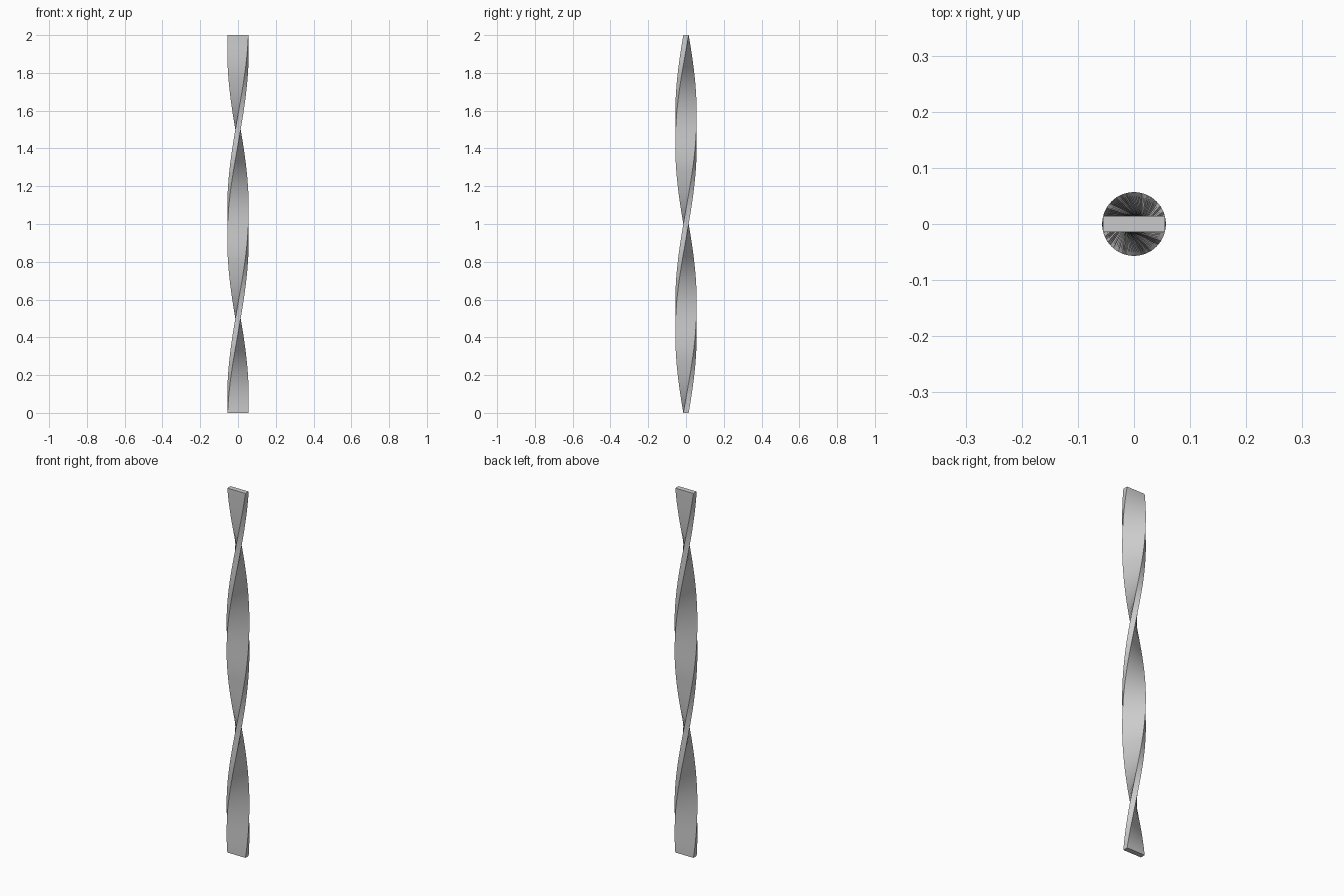
import bpy, bmesh, math
from mathutils import Matrix, Vector

if "Cube" in bpy.data.objects:
    bpy.data.objects.remove(bpy.data.objects["Cube"])

WIDTH, THICK, HEIGHT = 0.11, 0.028, 2.0
STEPS = 96                      # rings along the height
TWIST = 2 * math.pi             # one full right-handed turn

bm = bmesh.new()

# Flat rectangular section at the base
section = [Vector((sx * WIDTH / 2, sy * THICK / 2, 0))
           for sx, sy in ((-1, -1), (1, -1), (1, 1), (-1, 1))]

# Rings of the section, rotated steadily while rising
rings = []
for i in range(STEPS + 1):
    t = i / STEPS
    place = Matrix.Translation((0, 0, HEIGHT * t)) @ Matrix.Rotation(TWIST * t, 4, 'Z')
    rings.append([bm.verts.new(place @ p) for p in section])

# Side walls and end caps
for low, high in zip(rings, rings[1:]):
    for k in range(4):
        n = (k + 1) % 4
        bm.faces.new((low[k], low[n], high[n], high[k]))
bm.faces.new(rings[0][::-1])
bm.faces.new(rings[-1])

mesh = bpy.data.meshes.new("twisted_bar")
bm.to_mesh(mesh)
bm.free()
bar = bpy.data.objects.new("twisted_bar", mesh)
bpy.context.collection.objects.link(bar)

# Smooth along the twist, crisp at the corners
bpy.context.view_layer.objects.active = bar
bar.select_set(True)
bpy.ops.object.shade_smooth_by_angle(angle=math.radians(30))
